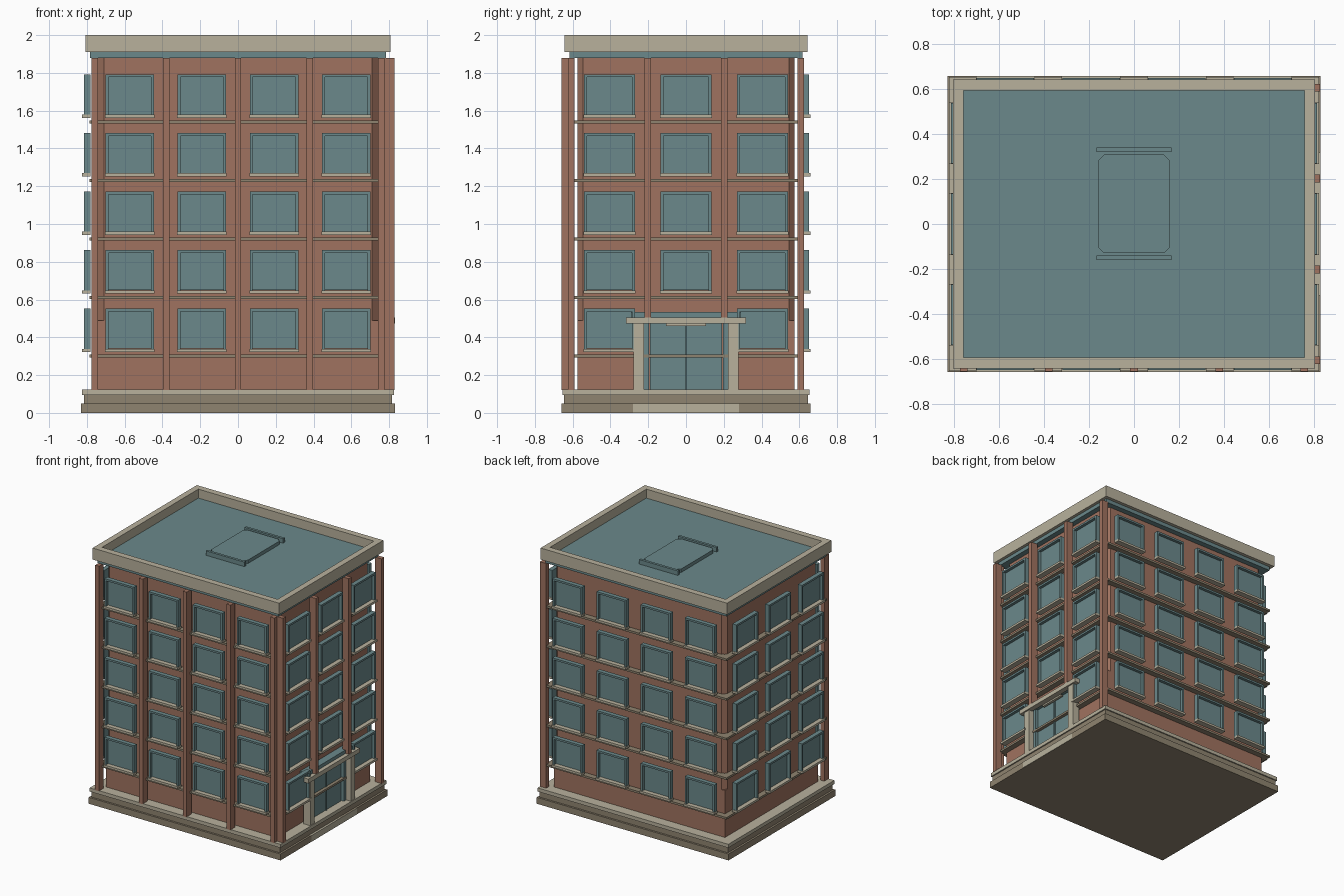
import bpy
import bmesh
import math
from mathutils import Matrix, Vector

if "Cube" in bpy.data.objects:
    bpy.data.objects.remove(bpy.data.objects["Cube"], do_unlink=True)


def material(name, rgb):
    m = bpy.data.materials.new(name)
    m.use_nodes = True
    m.diffuse_color = (*rgb, 1)
    m.node_tree.nodes["Principled BSDF"].inputs["Base Color"].default_value = (*rgb, 1)
    return m


BRICK = material("brick", (0.35, 0.17, 0.115))
TEAL = material("teal_glass_and_metal", (0.147, 0.25, 0.258))
STONE = material("light_stone", (0.48, 0.44, 0.335))
DARK = material("dark_stone", (0.275, 0.23, 0.16))

# Each facade: turn about z, distance of its wall from the centre
HALF_X, HALF_Y = 0.74, 0.575
SIDES = {
    "front": (0, HALF_Y),
    "right": (math.pi / 2, HALF_X),
    "back": (math.pi, HALF_Y),
    "left": (-math.pi / 2, HALF_X),
}


def make(name, bm, mat):
    bmesh.ops.recalc_face_normals(bm, faces=bm.faces)
    mesh = bpy.data.meshes.new(name)
    bm.to_mesh(mesh)
    bm.free()
    mesh.materials.append(mat)
    obj = bpy.data.objects.new(name, mesh)
    bpy.context.collection.objects.link(obj)
    return obj


def add_box(bm, x, y, z, turn=Matrix.Identity(4)):
    """Add a box given (low, high) ranges."""
    size = Vector((x[1] - x[0], y[1] - y[0], z[1] - z[0]))
    mid = Vector((sum(x) / 2, sum(y) / 2, sum(z) / 2))
    bmesh.ops.create_cube(bm, size=1,
                          matrix=turn @ Matrix.Translation(mid) @ Matrix.Diagonal((*size, 1)))


def facade_box(bm, side, u, out, z):
    """Box on a facade: u runs along it, out is measured from its wall."""
    angle, wall = SIDES[side]
    add_box(bm, u, (-wall - out[1], -wall - out[0]), z, Matrix.Rotation(angle, 4, "Z"))


def slab(name, mat, hx, hy, z):
    bm = bmesh.new()
    add_box(bm, (-hx, hx), (-hy, hy), z)
    return make(name, bm, mat)


def ring(name, mat, outer, inner, z):
    bm = bmesh.new()
    (ox, oy), (ix, iy) = outer, inner
    for s in (-1, 1):
        add_box(bm, (-ox, ox), sorted((s * iy, s * oy)), z)
        add_box(bm, sorted((s * ix, s * ox)), (-iy, iy), z)
    return make(name, bm, mat)


def chamfered_block(name, mat, hx, hy, z, cut, centre_y=0):
    """Block whose upright edges are cut off."""
    bm = bmesh.new()
    add_box(bm, (-hx, hx), (centre_y - hy, centre_y + hy), z)
    upright = [e for e in bm.edges
               if abs(e.verts[0].co.z - e.verts[1].co.z) > (z[1] - z[0]) / 2]
    bmesh.ops.bevel(bm, geom=upright, offset=cut, segments=1, affect="EDGES")
    return make(name, bm, mat)


# Plinth
slab("plinth_foot", DARK, 0.83, 0.66, (0, 0.05))
slab("plinth_middle", DARK, 0.815, 0.645, (0.05, 0.095))
slab("plinth_cap", STONE, 0.825, 0.655, (0.095, 0.123))

# Brick body, corners cut above the ground floor
slab("lower_body", BRICK, HALF_X, HALF_Y, (0.12, 0.49))
chamfered_block("upper_body", BRICK, HALF_X, HALF_Y, (0.49, 1.9), 0.03)

# Horizontal belts at each floor
PITCH = 0.31
for i in range(5):
    z = 0.292 + PITCH * i
    ring("belt_course", DARK, (0.785, 0.62), (0.73, 0.565), (z, z + 0.016))

# Free-standing brick piers on the front and right
bm = bmesh.new()
for u in (-0.758, -0.38, 0, 0.38, 0.758):
    facade_box(bm, "front", (u - 0.017, u + 0.017), (0.027, 0.083), (0.12, 1.88))
for u in (-0.608, -0.203, 0.203, 0.608):
    base = 0.12 if abs(u) > 0.5 else 0.5
    facade_box(bm, "right", (u - 0.017, u + 0.017), (0.032, 0.088), (base, 1.88))
make("brick_piers", bm, BRICK)


# Windows: frame bars, pane and stone sill
def windows(side, centres, width):
    frame, pane, sill = bmesh.new(), bmesh.new(), bmesh.new()
    h, bar = width / 2, 0.015
    for floor in range(5):
        bottom = 0.325 + PITCH * floor
        top = bottom + 0.227
        for c in centres:
            if side == "right" and floor == 0 and c == 0:
                continue
            for s in (-1, 1):
                facade_box(frame, side, sorted((c + s * h, c + s * (h - bar))),
                           (0.04, 0.075), (bottom, top))
            facade_box(frame, side, (c - h + bar, c + h - bar), (0.04, 0.075),
                       (top - bar, top))
            facade_box(pane, side, (c - h + bar, c + h - bar), (0.042, 0.052),
                       (bottom + bar, top - bar))
            facade_box(sill, side, (c - h - 0.003, c + h + 0.003), (0.04, 0.085),
                       (bottom - 0.003, bottom + 0.014))
    make(side + "_window_frames", frame, TEAL)
    make(side + "_window_panes", pane, TEAL)
    make(side + "_window_sills", sill, STONE)


for side in SIDES:
    if side in ("front", "back"):
        windows(side, (-0.573, -0.191, 0.191, 0.573), 0.256)
    else:
        windows(side, (-0.405, 0, 0.405), 0.27)

# Entrance on the right side
bm = bmesh.new()
for s in (-1, 1):
    facade_box(bm, "right", sorted((s * 0.223, s * 0.278)), (0.02, 0.08), (0.12, 0.475))
facade_box(bm, "right", (-0.318, 0.318), (0.05, 0.092), (0.472, 0.506))
facade_box(bm, "right", (-0.105, 0.105), (0.03, 0.05), (0.46, 0.472))
facade_box(bm, "right", (-0.28, 0.28), (0.0, 0.092), (0.001, 0.05))
make("entrance_stonework", bm, STONE)

bm = bmesh.new()
facade_box(bm, "right", (-0.29, 0.29), (0, 0.06), (0.48, 0.533))
for s in (-1, 1):
    facade_box(bm, "right", sorted((s * 0.195, s * 0.222)), (0, 0.04), (0.12, 0.48))
    facade_box(bm, "right", sorted((s * 0.006, s * 0.19)), (0, 0.02), (0.12, 0.48))
facade_box(bm, "right", (-0.006, 0.006), (0, 0.028), (0.12, 0.48))
make("entrance_doors_and_canopy", bm, TEAL)

# Cornice, parapet and roof
slab("cornice_band", TEAL, 0.783, 0.618, (1.88, 1.912))
ring("parapet", STONE, (0.807, 0.644), (0.76, 0.595), (1.91, 2.0))
slab("roof_deck", TEAL, 0.765, 0.6, (1.905, 1.93))

# Roof hatch with end rails
chamfered_block("roof_hatch", TEAL, 0.158, 0.22, (1.925, 1.957), 0.025, 0.09)
bm = bmesh.new()
for y in (-0.15, 0.33):
    add_box(bm, (-0.167, 0.167), (y - 0.01, y + 0.01), (1.925, 1.965))
make("hatch_rails", bm, TEAL)
